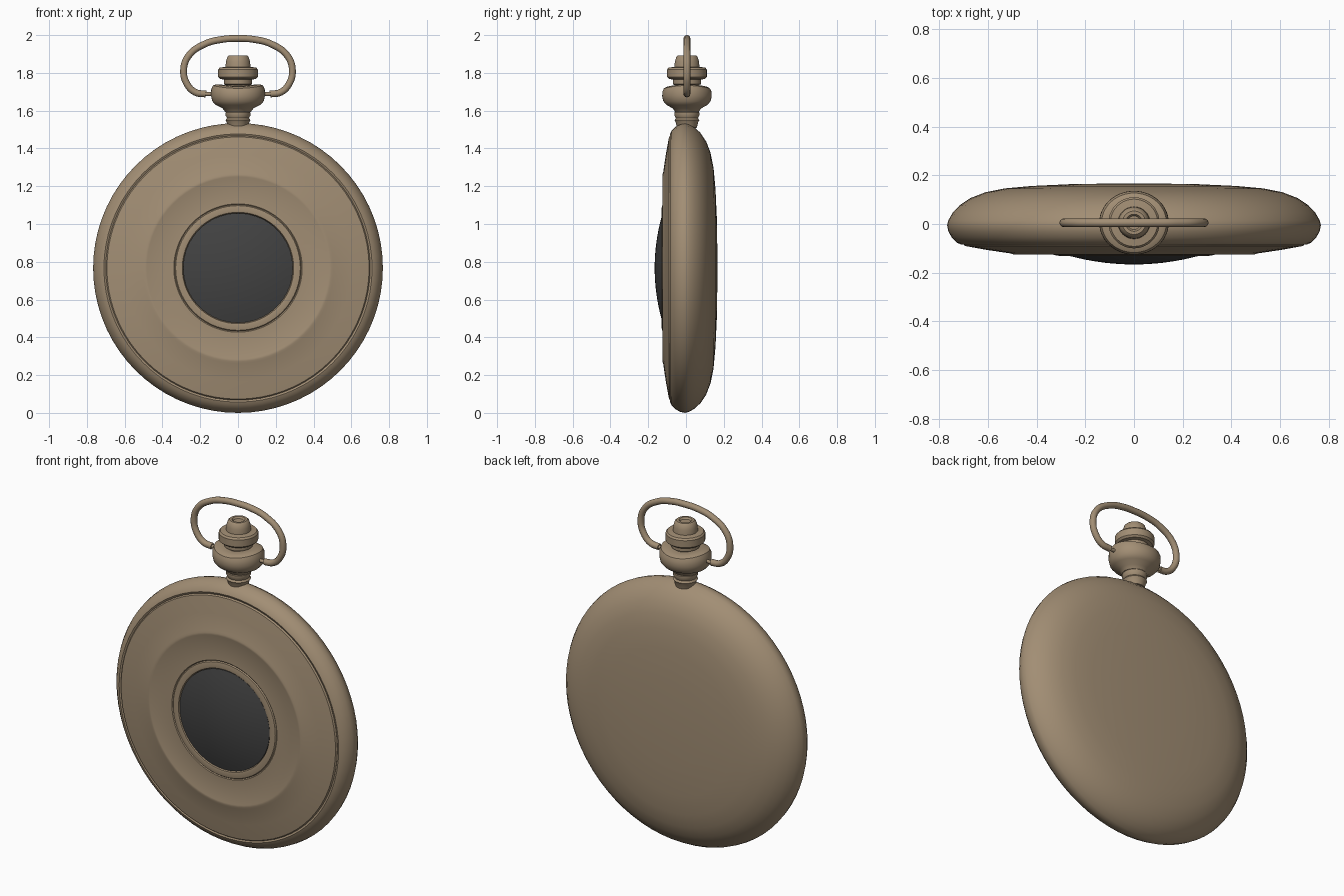
import bpy, bmesh, math
from mathutils import Matrix, Vector

cube = bpy.data.objects.get("Cube")
if cube:
    bpy.data.objects.remove(cube, do_unlink=True)

RADIUS = 0.767      # case radius and height of its centre
STEM_Y = 0.005


def material(name, color):
    m = bpy.data.materials.new(name)
    m.use_nodes = True
    m.diffuse_color = color
    m.node_tree.nodes["Principled BSDF"].inputs["Base Color"].default_value = color
    return m


brass = material("aged brass", (0.36, 0.27, 0.175, 1))
dark = material("dark glass", (0.055, 0.055, 0.055, 1))


def smooth(ob, angle=35):
    bpy.ops.object.select_all(action="DESELECT")
    ob.select_set(True)
    bpy.context.view_layer.objects.active = ob
    bpy.ops.object.shade_smooth_by_angle(angle=math.radians(angle))


def lathe(name, profile, mat, facing=False, segments=72, shape=None):
    """Spin (radius, height) points round z; facing turns height towards -y."""
    bm = bmesh.new()
    verts = [bm.verts.new((r, 0, h)) for r, h in profile]
    edges = [bm.edges.new(pair) for pair in zip(verts, verts[1:])]
    bmesh.ops.spin(bm, geom=verts + edges, cent=(0, 0, 0), axis=(0, 0, 1),
                   angle=math.tau, steps=segments)
    bmesh.ops.remove_doubles(bm, verts=bm.verts, dist=0.0002)
    bmesh.ops.recalc_face_normals(bm, faces=bm.faces)
    if shape:
        for v in bm.verts:
            v.co = shape(v.co)
    if facing:
        bm.transform(Matrix.Translation((0, 0, RADIUS)) @ Matrix.Rotation(math.pi / 2, 4, "X"))
    else:
        bm.transform(Matrix.Translation((0, STEM_Y, 0)))
    mesh = bpy.data.meshes.new(name)
    bm.to_mesh(mesh)
    bm.free()
    mesh.materials.append(mat)
    ob = bpy.data.objects.new(name, mesh)
    bpy.context.collection.objects.link(ob)
    smooth(ob)
    return ob


# Rounded case body, from the back centre round to the front seam
lathe("case", [(0, -.167), (.25, -.164), (.42, -.156), (.53, -.146), (.61, -.13),
               (.67, -.107), (.715, -.077), (.745, -.045), (.762, -.015), (.767, .005),
               (.762, .03), (.748, .055), (.728, .076), (.71, .084), (.70, .08),
               (.69, .07), (0, .07)], brass, True)

# Front lid with a shallow ridge, a stepped bezel and a window opening
lathe("front_lid", [(.695, .07), (.70, .082), (.694, .09), (.60, .107), (.505, .121),
                    (.495, .125), (.483, .125), (.475, .122), (.34, .125), (.335, .121),
                    (.33, .127), (.305, .131), (.295, .129), (.29, .115), (0, .115)],
      brass, True)

# Domed window
dome = [(.29 * math.sin(a), .122 + .044 * math.cos(a))
        for a in (i * math.pi / 20 for i in range(11))]
dome = [(.29 * i / 10, .166 - .042 * (i / 10) ** 2) for i in range(11)]
lathe("window", dome + [(.29, .116)], dark, True)

# Neck joining the case and the crown
lathe("neck", [(0, 1.50), (.052, 1.51), (.06, 1.54), (.066, 1.55), (.058, 1.56),
               (.066, 1.575), (.066, 1.59), (.055, 1.605), (0, 1.605)], brass, segments=40)


# Bulb, whose shoulders rise towards the bow pivots
def raise_shoulders(co):
    lift = .25 * max(0, co.z - 1.65) * (co.x / .13) ** 2
    return Vector((co.x * 1.09, co.y, co.z + lift))


lathe("pendant_bulb", [(0, 1.59), (.062, 1.593), (.075, 1.612), (.108, 1.63), (.125, 1.65),
                       (.131, 1.675), (.13, 1.70), (.122, 1.718), (.105, 1.727),
                       (.08, 1.73), (0, 1.73)], brass, segments=48, shape=raise_shoulders)

# Winding crown with its collar and hollow tip
lathe("crown", [(0, 1.70), (.06, 1.71), (.062, 1.735), (.075, 1.74), (.075, 1.765),
                (.095, 1.768), (.105, 1.778), (.105, 1.818), (.097, 1.828), (.066, 1.832),
                (.064, 1.86), (.056, 1.885), (.048, 1.892), (.035, 1.892),
                (.028, 1.882), (0, 1.882)], brass, segments=40)

# Bow ring: half a path, mirrored
half = [(.17, 1.688), (.225, 1.697), (.268, 1.738), (.288, 1.81),
        (.262, 1.89), (.175, 1.953), (.085, 1.977)]
path = [(-x, z) for x, z in half] + [(0, 1.982)] + half[::-1]
curve = bpy.data.curves.new("bow", "CURVE")
curve.dimensions = "3D"
curve.bevel_depth = .018
curve.bevel_resolution = 4
curve.use_fill_caps = True
spline = curve.splines.new("BEZIER")
spline.bezier_points.add(len(path) - 1)
for point, (x, z) in zip(spline.bezier_points, path):
    point.co = (x, STEM_Y, z)
    point.handle_left_type = point.handle_right_type = "AUTO"
curve.materials.append(brass)
bow = bpy.data.objects.new("bow", curve)
bpy.context.collection.objects.link(bow)
bpy.ops.object.select_all(action="DESELECT")
bow.select_set(True)
bpy.context.view_layer.objects.active = bow
bpy.ops.object.convert(target="MESH")
smooth(bpy.context.object)

# Pivot pins holding the bow
for side, name in ((1, "left_pin"), (-1, "right_pin")):
    bpy.ops.mesh.primitive_cylinder_add(vertices=16, radius=.01, depth=.08,
                                        location=(side * .15, STEM_Y, 1.688),
                                        rotation=(0, math.pi / 2, 0))
    pin = bpy.context.object
    pin.name = name
    pin.data.materials.append(brass)
    smooth(pin)
